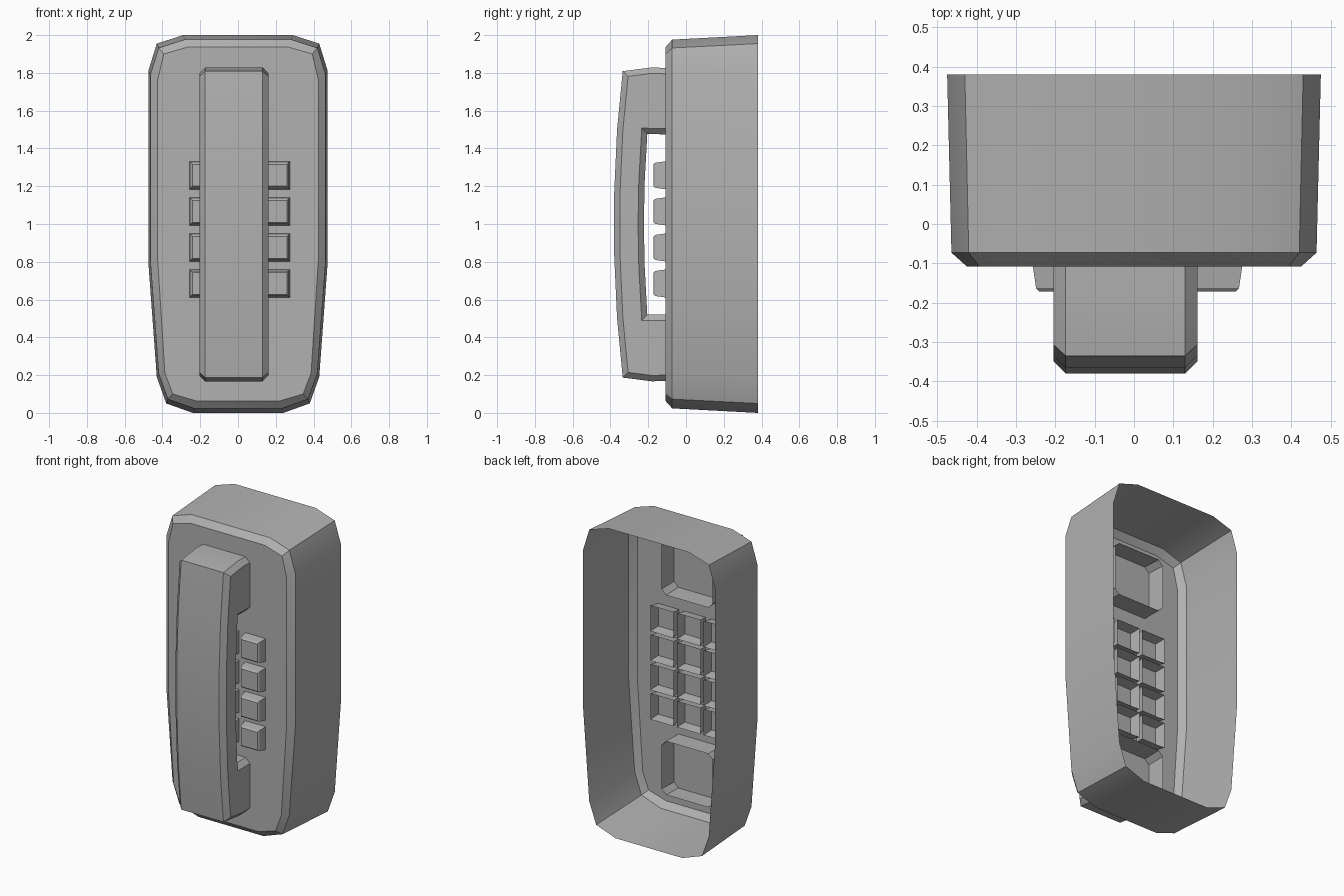
import bpy, bmesh
from math import radians
from mathutils import Vector

if "Cube" in bpy.data.objects:
    bpy.data.objects.remove(bpy.data.objects["Cube"])

FRONT = -0.108           # y of the front plate
LEG_END = 0.02           # handset legs run through the plate to here
KEY_END = -0.04          # keys run through the plate to here
CX = -0.022              # handset centre line
HW, CH = 0.183, 0.031    # handset half width and edge chamfer

grey = bpy.data.materials.new("dark_grey")
grey.diffuse_color = (0.44, 0.44, 0.44, 1)
grey.use_nodes = True
grey.node_tree.nodes["Principled BSDF"].inputs["Base Color"].default_value = grey.diffuse_color


def finish(name, bm):
    bmesh.ops.recalc_face_normals(bm, faces=bm.faces)
    me = bpy.data.meshes.new(name)
    bm.to_mesh(me)
    bm.free()
    me.materials.append(grey)
    ob = bpy.data.objects.new(name, me)
    bpy.context.collection.objects.link(ob)
    bpy.ops.object.select_all(action='DESELECT')
    ob.select_set(True)
    bpy.context.view_layer.objects.active = ob
    bpy.ops.object.shade_smooth_by_angle(angle=radians(30))
    return ob


def ring(bm, pts):
    return [bm.verts.new(p) for p in pts]


def bridge(bm, a, b, closed=True):
    n = len(a)
    for i in range(n if closed else n - 1):
        j = (i + 1) % n
        bm.faces.new((a[i], a[j], b[j], b[i]))


def mirror(half, y):
    pts = half + [(-x, z) for x, z in reversed(half)]
    return [(x, y, z) for x, z in pts]


def rect(cx, cz, h, y):
    return [(cx + sx * h, y, cz + sz * h)
            for sx, sz in ((-1, -1), (1, -1), (1, 1), (-1, 1))]


def inset(path, d):
    """Offset an open (y, z) path with mitred corners, keeping its ends on one plane."""
    P = [Vector(p) for p in path]
    norms = []
    for a, b in zip(P, P[1:]):
        t = (b - a).normalized()
        norms.append(Vector((t.y, -t.x)))
    out = []
    for i, p in enumerate(P):
        n1, n2 = norms[max(i - 1, 0)], norms[min(i, len(norms) - 1)]
        q = p + (n1 + n2) * (d / (1 + n1.dot(n2)))
        if i in (0, len(P) - 1):
            q.x = LEG_END
        out.append((q.x, q.y))
    return out


# Handset side profiles (y, z), running bottom to top
outer = [(LEG_END, .174), (-.18, .167), (-.335, .187), (-.365, .5), (-.38, .83),
         (-.38, 1.17), (-.365, 1.5), (-.335, 1.809), (-.18, 1.829), (LEG_END, 1.82)]
inner = [(LEG_END, .523), (-.205, .52), (-.219, .78), (-.223, 1.0),
         (-.219, 1.22), (-.205, 1.476), (LEG_END, 1.473)]
outer_in = inset(outer, CH)
inner_in = inset(inner, -CH)

# Handset: hollow chamfered arch, legs pass through the plate and stay open
bm = bmesh.new()
stations = ((-HW, 1), (CH - HW, 0), (HW - CH, 0), (HW, 1))
outs = [ring(bm, [(CX + x, y, z) for y, z in (outer_in if s else outer)]) for x, s in stations]
inns = [ring(bm, [(CX + x, y, z) for y, z in (inner_in if s else inner)]) for x, s in stations]
for i in range(3):
    bridge(bm, outs[i], outs[i + 1], False)
    bridge(bm, inns[i + 1], inns[i], False)
for i in (0, 3):
    bm.faces.new(outs[i] + inns[i][::-1])
finish("handset", bm)

# Keys: 3 x 4 square tapered hollow caps, open at the back
for c in range(3):
    for r in range(4):
        cx, cz = 0.009 + (c - 1) * 0.192, 0.685 + r * 0.191
        bm = bmesh.new()
        base = ring(bm, rect(cx, cz, .084, KEY_END))
        mid = ring(bm, rect(cx, cz, .066, -.163))
        top = ring(bm, rect(cx, cz, .058, -.172))
        bridge(bm, base, mid)
        bridge(bm, mid, top)
        bm.faces.new(top)
        finish(f"key_{c + 1}_{r + 1}", bm)

# Body: tapered shell with chamfered front rim, open at the back
back = [(.24, 0), (.38, .05), (.43, .19), (.475, .80), (.475, 1.81), (.43, 1.955), (.29, 2.0)]
rim = [(x * .977, 1 + (z - 1) * .976) for x, z in back]
front = [(.22, .063), (.345, .10), (.387, .21), (.425, .805), (.425, 1.765), (.393, 1.90), (.265, 1.937)]
bm = bmesh.new()
r0 = ring(bm, mirror(back, .38))
r1 = ring(bm, mirror(rim, -.073))
r2 = ring(bm, mirror(front, FRONT))
bridge(bm, r0, r1)
bridge(bm, r1, r2)
bm.faces.new(r2)
finish("body_shell", bm)
